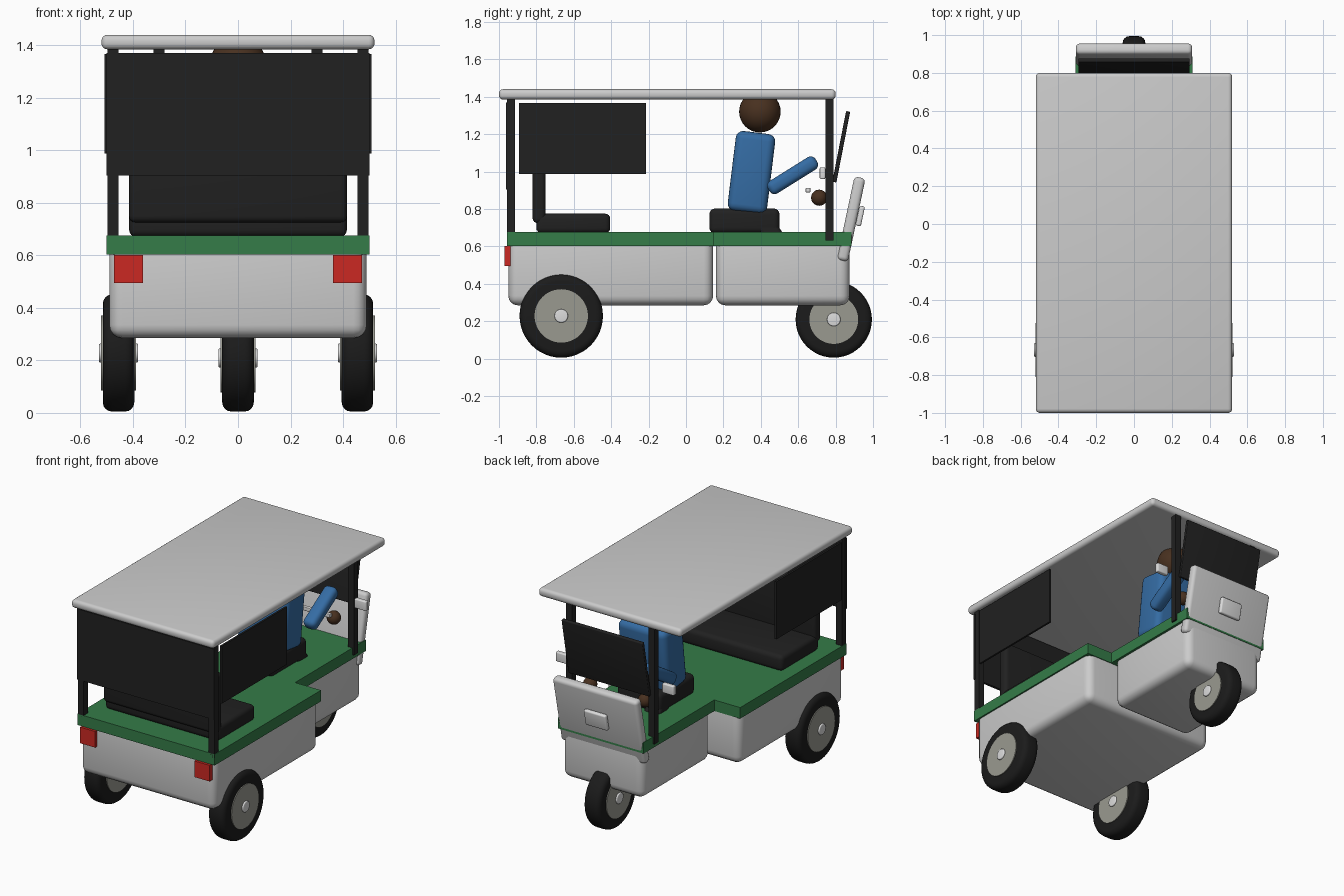
import bpy
import bmesh
from math import radians, pi
from mathutils import Matrix

if "Cube" in bpy.data.objects:
    bpy.data.objects.remove(bpy.data.objects["Cube"], do_unlink=True)


def material(name, r, g, b):
    m = bpy.data.materials.new(name)
    m.use_nodes = True
    m.diffuse_color = (r, g, b, 1)
    bsdf = next(n for n in m.node_tree.nodes if n.type == 'BSDF_PRINCIPLED')
    bsdf.inputs["Base Color"].default_value = (r, g, b, 1)
    bsdf.inputs["Roughness"].default_value = 0.6
    return m


GREY = material("light grey paint", .6, .6, .6)
GREEN = material("green trim", .035, .2, .065)
BLACK = material("black canvas", .015, .015, .015)
RUBBER = material("black rubber", .011, .011, .011)
METAL = material("wheel metal", .32, .32, .28)
RED = material("red lens", .6, .022, .016)
BLUE = material("blue shirt", .035, .15, .37)
SKIN = material("brown skin", .065, .03, .014)
WHITE = material("pale chrome", .72, .72, .72)


def finish(name, bm, mat):
    me = bpy.data.meshes.new(name)
    bm.to_mesh(me)
    bm.free()
    me.materials.append(mat)
    ob = bpy.data.objects.new(name, me)
    bpy.context.collection.objects.link(ob)
    bpy.ops.object.select_all(action='DESELECT')
    ob.select_set(True)
    bpy.context.view_layer.objects.active = ob
    bpy.ops.object.shade_smooth_by_angle(angle=radians(35))
    return ob


def box(name, mat, x, y, z, bevel=0, tilt=0):
    """Box spanning the (low, high) ranges, tilted about its own x axis."""
    bm = bmesh.new()
    bmesh.ops.create_cube(bm, size=1)
    bmesh.ops.scale(bm, vec=(x[1] - x[0], y[1] - y[0], z[1] - z[0]), verts=bm.verts)
    if bevel:
        bmesh.ops.bevel(bm, geom=bm.edges[:], offset=bevel, segments=4,
                        profile=0.5, affect='EDGES', clamp_overlap=True)
    ob = finish(name, bm, mat)
    ob.location = (sum(x) / 2, sum(y) / 2, sum(z) / 2)
    ob.rotation_euler.x = radians(tilt)
    return ob


def pair(name, mat, x, *args, **kw):
    box("left_" + name, mat, x, *args, **kw)
    box("right_" + name, mat, (-x[1], -x[0]), *args, **kw)


def disc(name, mat, centre, radius, width, bevel=0):
    """Cylinder along x with rounded rims."""
    bm = bmesh.new()
    bmesh.ops.create_cone(bm, cap_ends=True, segments=48, radius1=radius,
                          radius2=radius, depth=width,
                          matrix=Matrix.Rotation(pi / 2, 4, 'Y'))
    if bevel:
        rims = [e for e in bm.edges if abs(e.verts[0].co.x - e.verts[1].co.x) < 1e-4]
        bmesh.ops.bevel(bm, geom=rims, offset=bevel, segments=4,
                        profile=0.5, affect='EDGES')
    finish(name, bm, mat).location = centre


def ball(name, mat, centre, radius):
    bm = bmesh.new()
    bmesh.ops.create_uvsphere(bm, u_segments=32, v_segments=16, radius=radius)
    finish(name, bm, mat).location = centre


def wheel(name, x, y, r):
    disc(name + "_tyre", RUBBER, (x, y, r + .005), r, .12, .035)
    disc(name + "_rim", METAL, (x, y, r + .005), r * .64, .132)
    disc(name + "_hub", WHITE, (x, y, r + .005), .036, .15, .006)


# Body, deck and roof
box("rear_body", GREY, (-.49, .49), (-.95, .145), (.285, .66), .05)
box("front_body", GREY, (-.295, .295), (.16, .875), (.285, .66), .05)
box("rear_deck", GREEN, (-.5, .5), (-.957, .15), (.603, .676))
box("front_deck", GREEN, (-.311, .311), (.15, .886), (.603, .676))
box("roof", GREY, (-.52, .52), (-1, .8), (1.385, 1.44), .022)

# Posts and canvas
pair("rear_post", BLACK, (.455, .497), (-.957, -.913), (.65, 1.39))
pair("front_post", BLACK, (.28, .322), (.746, .788), (.63, 1.39))
box("rear_curtain", BLACK, (-.5, .5), (-.962, -.945), (.905, 1.37))
pair("side_curtain", BLACK, (.495, .508), (-.893, -.215), (.988, 1.367))

# Nose panel, windscreen and lights
box("nose_panel", GREY, (-.308, .308), (.853, .913), (.518, .973), .022, -12)
box("headlight", WHITE, (-.08, .08), (.918, .946), (.708, .816), .01, -12)
box("windscreen", BLACK, (-.295, .295), (.819, .841), (.94, 1.325), .005, -11)
pair("tail_light", RED, (.362, .472), (-.97, -.935), (.495, .601))

# Passenger seat
box("bench_cushion", BLACK, (-.415, .415), (-.8, -.405), (.67, .775), .028)
box("bench_back", BLACK, (-.415, .415), (-.82, -.75), (.725, 1.12), .025)

# Driver and seat
box("driver_seat", BLACK, (-.16, .16), (.125, .5), (.67, .802), .03)
pair("driver_leg", BLACK, (.045, .16), (.41, .51), (.56, .775), .025, 35)
box("driver_torso", BLUE, (-.175, .175), (.244, .456), (.78, 1.21), .04, -7)
pair("driver_arm", BLUE, (.16, .25), (.42, .72), (.941, 1.019), .03, 32)
for side, sx in (("left", 1), ("right", -1)):
    ball(side + "_hand", SKIN, (sx * .2, .712, .86), .043)
ball("driver_head", SKIN, (0, .395, 1.32), .111)

# Handlebar and mirrors
box("handlebar", WHITE, (-.22, .22), (.64, .665), (.888, .913), .004)
pair("mirror", WHITE, (.345, .43), (.715, .745), (.96, 1.022), .007)

# Wheels
wheel("front_wheel", 0, .79, .204)
wheel("left_rear_wheel", .455, -.667, .223)
wheel("right_rear_wheel", -.455, -.667, .223)
